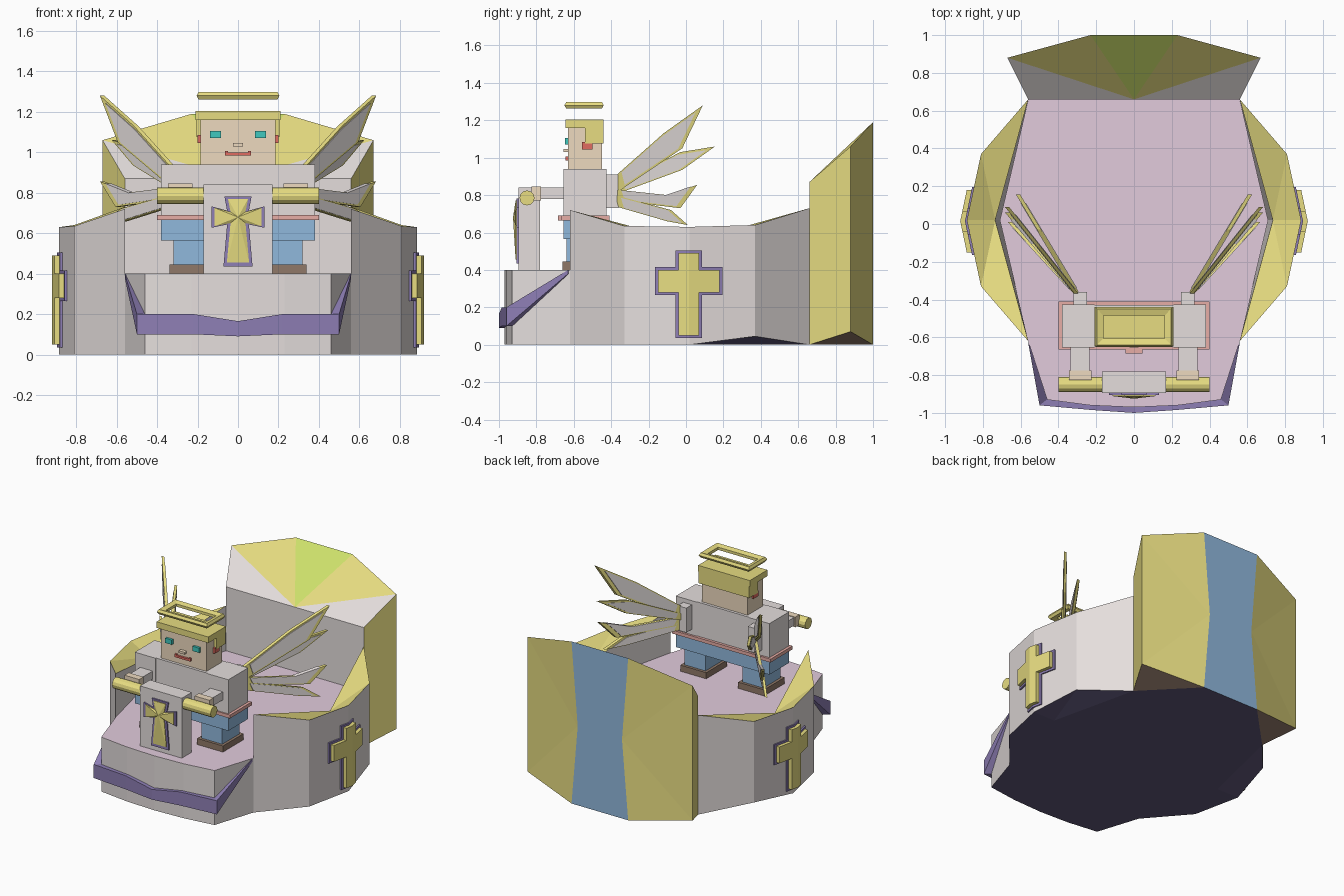
import bpy, bmesh, math

if "Cube" in bpy.data.objects:
    bpy.data.objects.remove(bpy.data.objects["Cube"])

PALETTE = {
    "gold": (0.80, 0.72, 0.22), "lime": (0.62, 0.76, 0.15), "blue": (0.28, 0.48, 0.72),
    "purple": (0.27, 0.21, 0.46), "dark": (0.12, 0.10, 0.20), "pink": (0.76, 0.60, 0.72),
    "skin": (0.85, 0.70, 0.52), "coral": (0.80, 0.42, 0.38), "red": (0.75, 0.15, 0.12),
    "teal": (0.05, 0.58, 0.52), "brown": (0.28, 0.19, 0.14), "grey": (0.78, 0.73, 0.72),
}
MATS = {}
for key, rgb in PALETTE.items():
    MATS[key] = bpy.data.materials.new(key)
    MATS[key].diffuse_color = (*rgb, 1)


def mesh(name, verts, faces):
    """faces: list of (colour, vertex indices)"""
    me = bpy.data.meshes.new(name)
    cols = list(dict.fromkeys(c for c, _ in faces))
    me.from_pydata(verts, [], [f for _, f in faces])
    for c in cols:
        me.materials.append(MATS[c])
    for p, (c, _) in zip(me.polygons, faces):
        p.material_index = cols.index(c)
    bm = bmesh.new()
    bm.from_mesh(me)
    bmesh.ops.recalc_face_normals(bm, faces=bm.faces)
    bm.to_mesh(me)
    bm.free()
    ob = bpy.data.objects.new(name, me)
    bpy.context.collection.objects.link(ob)
    return ob


def loft(name, a, b, side, cap_a=None, cap_b=None, apex=None):
    """closed solid between two rings; an apex turns the second cap into a fan"""
    n = len(a)
    verts = list(a) + list(b)
    faces = [(side, (i, (i + 1) % n, n + (i + 1) % n, n + i)) for i in range(n)]
    faces.append((cap_a or side, tuple(range(n))))
    if apex:
        verts.append(apex)
        faces += [(cap_b or side, (n + i, n + (i + 1) % n, 2 * n)) for i in range(n)]
    else:
        faces.append((cap_b or side, tuple(range(n, 2 * n))))
    return mesh(name, verts, faces)


def box(name, x0, x1, y0, y1, z0, z1, col):
    ring = [(x0, y0), (x1, y0), (x1, y1), (x0, y1)]
    return loft(name, [(*p, z0) for p in ring], [(*p, z1) for p in ring], col)


def pair(name, x0, x1, *rest):
    for s in (-1, 1):
        box(name, s * x0, s * x1, *rest)


def mirrored(half):
    return half + [(-x, *r) for x, *r in reversed(half) if x]


# deck with pink floor
deck = mirrored([(0, -.97), (.23, -.96), (.46, -.93), (.56, -.62), (.71, .02), (.56, .66)])
loft("deck", [(*p, 0) for p in deck], [(*p, .4) for p in deck], "grey", "dark", "pink")

# curved side walls with gold rims sloping inward
outer = [(.56, -.62, .72, 0), (.81, -.33, .635, 0), (.885, .02, .63, 0), (.81, .37, .64, .045), (.56, .66, .73, 0)]
for s in (-1, 1):
    v = [(s * x, y, t) for x, y, t, b in outer] + [(s * x, y, b) for x, y, t, b in outer]
    v += [(s * .735, .02, .55), (s * .71, .02, 0)]
    f = []
    for i in range(4):
        f += [("grey", (i, i + 1, i + 6, i + 5)), ("gold", (i, i + 1, 10)), ("dark", (i + 5, i + 6, 11))]
    f += [("grey", (0, 10, 11, 5)), ("grey", (10, 4, 9, 11))]
    mesh("side_wall", v, f)

# tall backrest: fan top, gold sides, blue waisted strip behind
v = []
for s in (-1, 1):
    v += [(s * .56, .66, .87), (s * .67, .88, 1.06), (s * .23, 1, 1.19),
          (s * .56, .66, 0), (s * .67, .88, .07), (s * .23, 1, 0), (s * .18, 1, .58)]
v.append((0, .66, .87))
f = [("lime", (2, 9, 14)), ("grey", (0, 14, 7, 10, 3)), ("dark", (3, 5, 12, 10)),
     ("blue", (2, 9, 13, 6)), ("blue", (6, 13, 12, 5))]
for k in (0, 7):
    f += [("grey", (14, k, k + 1)), ("gold", (14, k + 1, k + 2)), ("gold", (k, k + 1, k + 4, k + 3)),
          ("gold", (k + 1, k + 2, k + 6)), ("gold", (k + 1, k + 6, k + 4)), ("gold", (k + 4, k + 6, k + 5)),
          ("brown", (k + 3, k + 4, k + 5))]
mesh("backrest", v, f)

# purple bumper band, pinched to a point at the deck corners
band = [(-.56, -.63, .38, .40), (-.5, -.96, .1, .2), (-.22, -.985, .1, .2), (0, -1, .09, .165),
        (.22, -.985, .1, .2), (.5, -.96, .1, .2), (.56, -.63, .38, .40)]
inner = [(-.55, -.62), (-.45, -.92), (-.22, -.94), (0, -.95), (.22, -.94), (.45, -.92), (.55, -.62)]
v, f = [], []
for (x, y, b, t), (u, w) in zip(band, inner):
    v += [(x, y, t), (x, y, b), (u, w, b), (u, w, t)]
for i in range(len(band) - 1):
    f += [("purple", (4 * i + j, 4 * i + (j + 1) % 4, 4 * i + 4 + (j + 1) % 4, 4 * i + 4 + j)) for j in range(4)]
f += [("purple", (0, 1, 2, 3)), ("purple", (24, 25, 26, 27))]
mesh("bumper_band", v, f)

# side crosses, folded around the hull
def half_cross(m):
    w, a = .055 + m, .165 + m
    return [(0, .49 + m), (w, .49 + m), (w, .40 + m), (a, .40 + m), (a, .28 - m),
            (w, .28 - m), (w, .05 - m), (0, .05 - m)]

for s in (-1, 1):
    for t in (-1, 1):
        for col, m, x0, x1 in (("purple", .015, .84, .895), ("gold", 0, .86, .92)):
            rings = [[(s * (x - .21 * u), .015 + t * u, z) for u, z in half_cross(m)] for x in (x0, x1)]
            loft("side_cross_" + col, *rings, col)

# front plate with raised flared cross, and handle bar
box("front_plate", -.17, .17, -.895, -.78, .4, .84, "grey")
flared = [(0, .77), (.05, .77), (.037, .705), (.115, .725), (.115, .635), (.037, .65), (.055, .455), (0, .455)]
flared = flared + [(-x, z) for x, z in reversed(flared) if x]
big = [(x + math.copysign(.017, x) if x else 0, .68 + (z - .68) * 1.07 + math.copysign(.005, z - .68)) for x, z in flared]
loft("plate_cross_border", [(x, -.89, z) for x, z in big], [(x, -.906, z) for x, z in big], "purple")
loft("plate_cross", [(x, -.89, z) for x, z in flared], [(x, -.911, z) for x, z in flared], "gold", apex=(0, -.925, .68))
ring = [(-.85 + .04 * math.cos(i * math.pi / 6), .785 + .04 * math.sin(i * math.pi / 6)) for i in range(12)]
loft("handle_bar", [(-.4, *p) for p in ring], [(.4, *p) for p in ring], "gold")

# rider: legs, hips, torso, arms
pair("shoe", .13, .34, -.66, -.42, .4, .445, "brown")
pair("leg", .15, .32, -.64, -.44, .445, .565, "blue")
box("hips", -.38, .38, -.655, -.425, .565, .665, "blue")
box("belt", -.4, .4, -.665, -.41, .665, .69, "coral")
box("buckle", -.045, .045, -.685, -.66, .665, .69, "coral")
box("torso", -.21, .21, -.65, -.43, .69, .94, "grey")
pair("upper_arm", .21, .38, -.655, -.425, .69, .94, "grey")
pair("forearm", .235, .335, -.78, -.65, .78, .84, "grey")
pair("hand", .225, .345, -.825, -.775, .77, .845, "skin")

# head and face
box("head", -.185, .185, -.63, -.45, .94, 1.165, "skin")
box("hair_top", -.21, .21, -.645, -.44, 1.16, 1.205, "gold")
box("hair_back", -.205, .205, -.54, -.44, 1.075, 1.16, "gold")
pair("eye", .085, .138, -.648, -.625, 1.07, 1.105, "teal")
pair("ear", .18, .2, -.555, -.5, 1.045, 1.085, "red")
box("nose", -.024, .024, -.655, -.625, 1.03, 1.046, "skin")
box("mouth", -.065, .065, -.645, -.625, .985, 1.0, "red")
pair("mouth_corner", .05, .065, -.645, -.625, 1.0, 1.007, "red")

# halo: square ring swept around a rectangle
section = [(.205, .105, 1.28), (.195, .095, 1.298), (.162, .06, 1.288), (.162, .06, 1.268), (.195, .095, 1.262)]
v = [(sx * a, -.545 + sy * b, z) for sx, sy in ((-1, -1), (1, -1), (1, 1), (-1, 1)) for a, b, z in section]
n = len(section)
mesh("halo", v, [("gold", (i * n + j, i * n + (j + 1) % n, (i + 1) % 4 * n + (j + 1) % n, (i + 1) % 4 * n + j))
                 for i in range(4) for j in range(n)])

# wings: four gold-edged feathers each, given as (y, z) outlines plus outward slope
pair("wing_root", .25, .32, -.43, -.36, .73, .91, "grey")
feathers = [
    (.80, [(-.38, .90), (-.12, 1.13), (.09, 1.28), (-.02, 1.05), (-.36, .82)]),
    (.60, [(-.38, .85), (-.03, 1.03), (.155, 1.06), (-.02, .935), (-.36, .81)]),
    (.85, [(-.38, .83), (-.10, .80), (.06, .855), (-.03, .73), (-.36, .77)]),
    (.92, [(-.38, .80), (-.08, .72), (.01, .64), (-.10, .66), (-.36, .735)]),
]
for s in (-1, 1):
    for k, pts in feathers:
        cy, cz = (sum(p[i] for p in pts) / len(pts) for i in (0, 1))
        for name, col, scale, th in (("feather_edge", "gold", 1, .011), ("feather", "grey", .84, .015)):
            shape = [(cy + (y - cy) * scale, cz + (z - cz) * scale) for y, z in pts]
            rings = [[(s * (.28 + k * (y + .4) + d), y, z) for y, z in shape] for d in (-th, th)]
            loft(name, *rings, col)

for m in bpy.data.materials:
    if m.users and not m.is_grease_pencil:
        m.use_nodes = True
        m.node_tree.nodes["Principled BSDF"].inputs["Base Color"].default_value = m.diffuse_color
